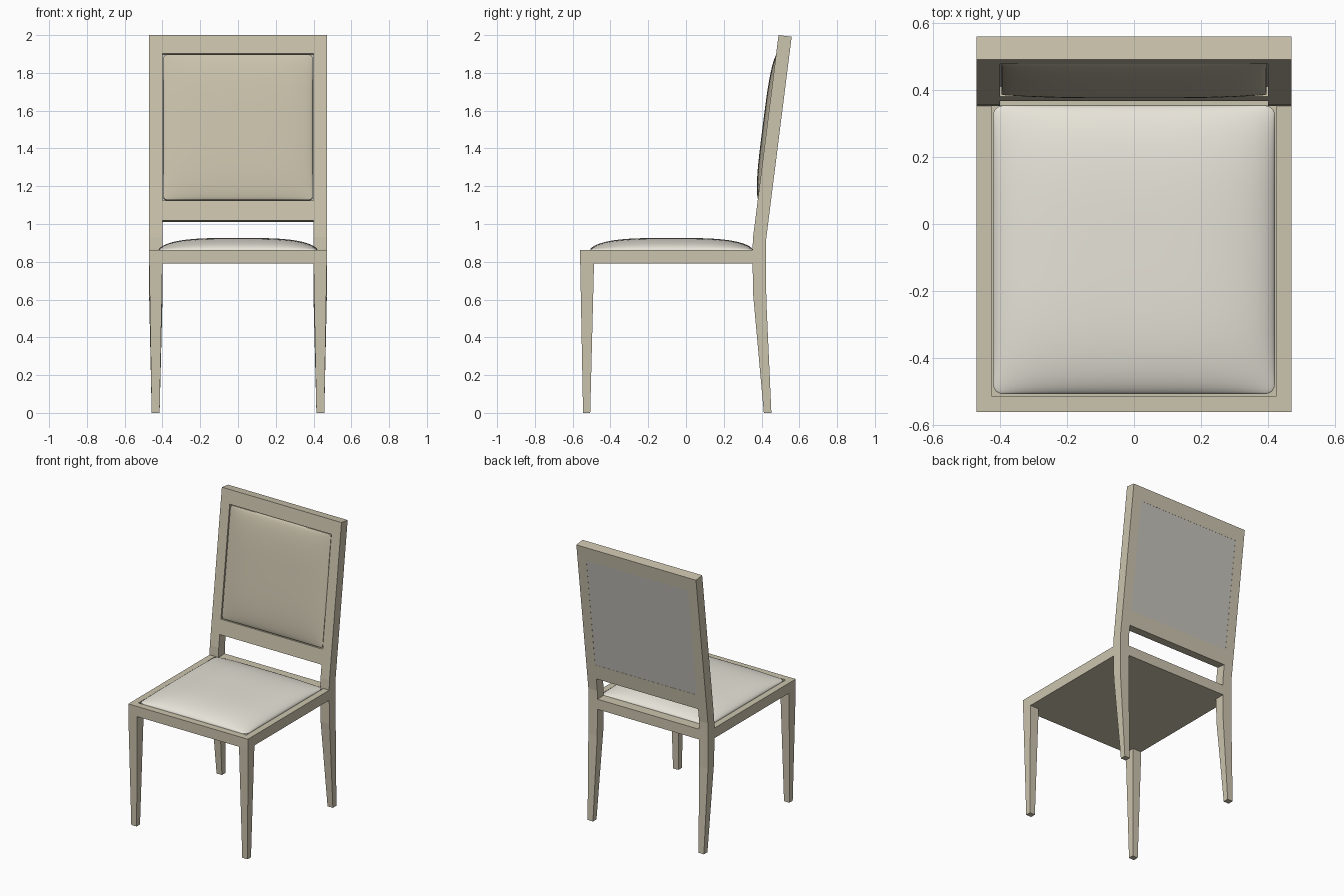
import bpy, bmesh, math
from mathutils import Vector, Matrix

if "Cube" in bpy.data.objects:
    bpy.data.objects.remove(bpy.data.objects["Cube"])


def material(name, rgb):
    m = bpy.data.materials.new(name)
    m.diffuse_color = (*rgb, 1)
    m.use_nodes = True
    m.node_tree.nodes["Principled BSDF"].inputs["Base Color"].default_value = m.diffuse_color
    return m


WOOD = material("wood", (0.60, 0.55, 0.42))
FABRIC = material("seat_fabric", (0.80, 0.77, 0.69))
BACK_FABRIC = material("back_fabric", (0.60, 0.55, 0.42))
GREY = material("panel_grey", (0.56, 0.54, 0.50))


def finish(bm, name, mat, matrix=None):
    if matrix:
        bmesh.ops.transform(bm, matrix=matrix, verts=bm.verts)
    bmesh.ops.recalc_face_normals(bm, faces=bm.faces)
    me = bpy.data.meshes.new(name)
    bm.to_mesh(me)
    bm.free()
    me.materials.append(mat)
    ob = bpy.data.objects.new(name, me)
    bpy.context.collection.objects.link(ob)
    return ob


def prism(name, outline, z0, z1, mat, matrix=None):
    """Extrude an xy outline from z0 to z1."""
    bm = bmesh.new()
    face = bm.faces.new([bm.verts.new((x, y, z0)) for x, y in outline])
    ext = bmesh.ops.extrude_face_region(bm, geom=[face])["geom"]
    verts = [g for g in ext if isinstance(g, bmesh.types.BMVert)]
    bmesh.ops.translate(bm, verts=verts, vec=(0, 0, z1 - z0))
    return finish(bm, name, mat, matrix)


def box(name, x, y, z, mat, matrix=None):
    return prism(name, [(x[0], y[0]), (x[1], y[0]), (x[1], y[1]), (x[0], y[1])],
                 *z, mat, matrix)


def loft(name, sections, mat, side):
    """Stack of rectangles (x0, x1, front point, back point), mirrored by side."""
    bm = bmesh.new()
    rings = []
    for x0, x1, f, b in sections:
        rings.append([bm.verts.new((side * x, *p)) for x, p in
                      ((x0, f), (x1, f), (x1, b), (x0, b))])
    for a, b in zip(rings, rings[1:]):
        for i in range(4):
            j = (i + 1) % 4
            bm.faces.new((a[i], a[j], b[j], b[i]))
    bm.faces.new(rings[0])
    bm.faces.new(rings[-1])
    return finish(bm, name, mat)


def cushion(name, hx, hy, r, bulge, skirt, mat, matrix):
    """Domed pad with rounded corners and a straight skirt, dome along +z."""
    bm = bmesh.new()
    bmesh.ops.create_grid(bm, x_segments=32, y_segments=32, size=1)
    for v in bm.verts:
        u, w = (math.sin(math.pi / 2 * max(-1, min(1, c))) for c in v.co[:2])
        z = bulge * max(0, (1 - abs(u) ** 3.5) * (1 - abs(w) ** 3.5)) ** 0.6
        x, y = abs(u) * hx, abs(w) * hy
        qx, qy = (x - hx + r) / r, (y - hy + r) / r
        if qx > 0 and qy > 0:
            x = hx - r + r * qx * math.sqrt(1 - qy * qy / 2)
            y = hy - r + r * qy * math.sqrt(1 - qx * qx / 2)
        v.co = (math.copysign(x, u), math.copysign(y, w), z)
    edges = [e for e in bm.edges if e.is_boundary]
    ext = bmesh.ops.extrude_edge_only(bm, edges=edges)["geom"]
    bmesh.ops.translate(bm, vec=(0, 0, -skirt),
                        verts=[g for g in ext if isinstance(g, bmesh.types.BMVert)])
    ob = finish(bm, name, mat, matrix)
    bpy.context.view_layer.objects.active = ob
    ob.select_set(True)
    bpy.ops.object.shade_smooth_by_angle(angle=math.radians(40))
    ob.select_set(False)


# Reclined back: local x = width, y = depth to the rear, z = up the back
TILT = math.atan(0.126)
BACK = Matrix.Translation((0, 0.355, 0.93)) @ Matrix.Rotation(-TILT, 4, 'X')
LEN, THICK = 1.0785, 0.07
OPEN0, OPEN1 = 0.195, 0.98


def on_back(d, s):
    return tuple(BACK @ Vector((0, d, s)))[1:]


# Legs and posts
for side, tag in ((-1, "left"), (1, "right")):
    loft("front_leg_" + tag, [
        (0.415, 0.457, (-0.545, 0), (-0.507, 0)),
        (0.40, 0.47, (-0.56, 0.79), (-0.487, 0.79))], WOOD, side)
    loft("back_leg_post_" + tag, [
        (0.415, 0.457, (0.412, 0), (0.452, 0)),
        (0.40, 0.47, (0.356, 0.62), (0.425, 0.60)),
        (0.40, 0.47, (0.352, 0.80), (0.424, 0.80)),
        (0.40, 0.47, (0.352, 0.87), (0.424, 0.87)),
        (0.40, 0.47, on_back(0, 0), on_back(THICK, 0)),
        (0.40, 0.47, on_back(0, LEN), on_back(THICK, LEN))], WOOD, side)

# Seat frame, rear rail and underside
prism("seat_frame", [(-0.47, -0.56), (0.47, -0.56), (0.47, 0.353), (0.425, 0.353),
                     (0.425, -0.512), (-0.425, -0.512), (-0.425, 0.353), (-0.47, 0.353)],
      0.79, 0.862, WOOD)
box("seat_rear_rail", (-0.40, 0.40), (0.353, 0.424), (0.79, 0.862), WOOD)
box("seat_underside", (-0.425, 0.425), (-0.512, 0.353), (0.79, 0.80), WOOD)

# Seat cushion
cushion("seat_cushion", 0.42, 0.43, 0.03, 0.063, 0.06, FABRIC,
        Matrix.Translation((0, -0.077, 0.863)))

# Back rails, rear panel and back cushion
box("back_lower_rail", (-0.40, 0.40), (0, THICK), (0.09, OPEN0), WOOD, BACK)
box("back_top_rail", (-0.40, 0.40), (0, THICK), (OPEN1, LEN), WOOD, BACK)
box("back_rear_panel", (-0.40, 0.40), (0.03, 0.069), (OPEN0, OPEN1), GREY, BACK)
cushion("back_cushion", 0.395, (OPEN1 - OPEN0) / 2 - 0.005, 0.02, 0.027, 0.03, BACK_FABRIC,
        BACK @ Matrix.Translation((0, 0.004, (OPEN0 + OPEN1) / 2))
        @ Matrix.Rotation(math.pi / 2, 4, 'X'))
